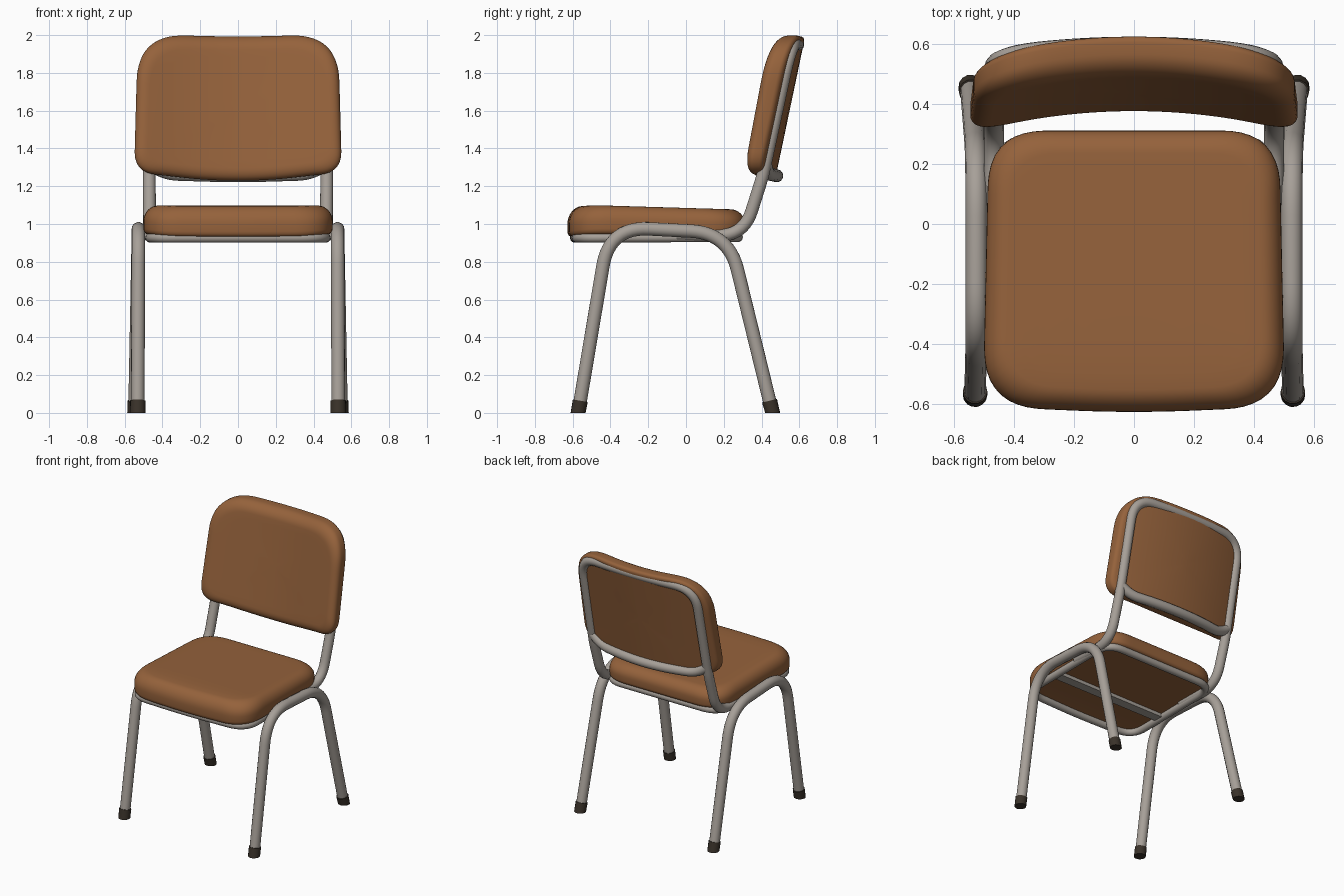
import bpy, bmesh, math
from mathutils import Vector

if "Cube" in bpy.data.objects:
    bpy.data.objects.remove(bpy.data.objects["Cube"])


def material(name, rgb):
    m = bpy.data.materials.new(name)
    m.diffuse_color = (*rgb, 1)
    m.use_nodes = True
    m.node_tree.nodes["Principled BSDF"].inputs["Base Color"].default_value = m.diffuse_color
    return m


BROWN = material("brown upholstery", (0.30, 0.122, 0.044))
STEEL = material("warm grey steel", (0.385, 0.35, 0.315))
RUBBER = material("dark rubber", (0.042, 0.032, 0.023))


def finish(obj, mat, angle=40):
    obj.data.materials.clear()
    obj.data.materials.append(mat)
    bpy.ops.object.select_all(action='DESELECT')
    obj.select_set(True)
    bpy.context.view_layer.objects.active = obj
    bpy.ops.object.shade_smooth_by_angle(angle=math.radians(angle))
    return obj


def rounded(corners, closed=False, n=None):
    """Path through (x, y, z, bend) corners with softened bends, optionally resampled."""
    pts, k = [], len(corners)
    for i, c in enumerate(corners):
        p, d = Vector(c[:3]), c[3]
        if d == 0:
            pts.append(p)
            continue
        a, b = Vector(corners[i - 1][:3]), Vector(corners[(i + 1) % k][:3])
        a, b = p + (a - p).normalized() * d, p + (b - p).normalized() * d
        for j in range(13):
            t = j / 12
            pts.append(a * (1 - t) ** 2 + p * 2 * t * (1 - t) + b * t * t)
    if not n:
        return pts
    if closed:
        pts.append(pts[0].copy())
    lens = [0]
    for a, b in zip(pts, pts[1:]):
        lens.append(lens[-1] + (b - a).length)
    out, seg = [], 0
    for i in range(n):
        s = lens[-1] * i / (n if closed else n - 1)
        while seg < len(pts) - 2 and lens[seg + 1] < s:
            seg += 1
        f = (s - lens[seg]) / max(lens[seg + 1] - lens[seg], 1e-9)
        out.append(pts[seg].lerp(pts[seg + 1], f))
    return out


def tube(name, pts, r, mat=STEEL, closed=False):
    cu = bpy.data.curves.new(name, 'CURVE')
    cu.dimensions = '3D'
    cu.bevel_depth, cu.bevel_resolution, cu.use_fill_caps = r, 5, True
    sp = cu.splines.new('POLY')
    sp.points.add(len(pts) - 1)
    for q, p in zip(sp.points, pts):
        q.co = (*p, 1)
    sp.use_cyclic_u = closed
    obj = bpy.data.objects.new(name, cu)
    bpy.context.collection.objects.link(obj)
    bpy.ops.object.select_all(action='DESELECT')
    obj.select_set(True)
    bpy.context.view_layer.objects.active = obj
    bpy.ops.object.convert(target='MESH')
    return finish(bpy.context.view_layer.objects.active, mat)


def pad(name, outline, centre, half, layers, place):
    """Cushion from concentric copies of an outline; layers are (scale, inset, depth)."""
    bm = bmesh.new()
    rings = []
    for s, inset, t in layers:
        ring = []
        for p in outline:
            u = centre[0] + (p.x - centre[0]) * s * (1 - inset / half[0])
            v = centre[1] + (p.y - centre[1]) * s * (1 - inset / half[1])
            ring.append(bm.verts.new(place(u, v, t)))
        rings.append(ring)
    n = len(outline)
    for a, b in zip(rings, rings[1:]):
        for i in range(n):
            bm.faces.new((a[i], a[(i + 1) % n], b[(i + 1) % n], b[i]))
    for ring, t in ((rings[0], layers[0][2]), (rings[-1], layers[-1][2])):
        c = bm.verts.new(place(*centre, t))
        for i in range(n):
            bm.faces.new((ring[i], ring[(i + 1) % n], c))
    bmesh.ops.recalc_face_normals(bm, faces=bm.faces)
    me = bpy.data.meshes.new(name)
    bm.to_mesh(me)
    bm.free()
    obj = bpy.data.objects.new(name, me)
    bpy.context.collection.objects.link(obj)
    return finish(obj, BROWN, 60)


def cushion_layers(soft, hard, t_soft, t_hard):
    """Softly rounded face at depth 0, tighter edge at depth 1."""
    inner = (0.1, 0.3, 0.5, 0.7, 0.87)
    lay = [(s, soft, 0) for s in inner]
    for i in range(9):
        a = math.pi / 2 * i / 8
        lay.append((1, soft * (1 - math.sin(a)), t_soft * (1 - math.cos(a))))
    for i in range(5):
        a = math.pi / 2 * i / 4
        lay.append((1, hard * (1 - math.cos(a)), 1 - t_hard * (1 - math.sin(a))))
    return lay + [(s, hard, 1) for s in reversed(inner)]


# Seat cushion: front edge bowed, top falling slightly to the back
def seat_place(x, y, t):
    droop = max(0, (-0.42 - y) / 0.2) ** 2
    top = 1.1 - 0.03 * max(0, y + 0.5) - 0.012 * droop
    bottom = 0.945 - 0.015 * droop
    return (x, y, top + (bottom - top) * t)


seat_outline = rounded([(0, -0.632, 0, 0.2), (0.505, -0.61, 0, 0.2), (0.485, 0.312, 0, 0.19),
                        (-0.485, 0.312, 0, 0.19), (-0.505, -0.61, 0, 0.2)], True, 112)
pad("seat_cushion", seat_outline, (0, -0.16), (0.5, 0.47),
    cushion_layers(0.075, 0.025, 0.55, 0.2), seat_place)


# Backrest cushion: leaning and curved round the sitter
def back_place(x, z, t):
    front, back = 0.30 + 0.18 * (z - 1.25), 0.405 + 0.21 * (z - 1.25)
    return (x, front + (back - front) * t + 0.07 * (1 - (x / 0.5) ** 2), z)


back_outline = rounded([(0, 1.212, 0, 0.3), (0.55, 1.275, 0, 0.11), (0.53, 2.005, 0, 0.25),
                        (0, 1.99, 0, 0.2), (-0.53, 2.005, 0, 0.25), (-0.55, 1.275, 0, 0.11)],
                       True, 128)
pad("backrest_cushion", back_outline, (0, 1.61), (0.54, 0.39),
    cushion_layers(0.07, 0.025, 0.5, 0.2), back_place)


# Back frame: one bent tube from the seat rails up and over, plus a lower bar
def frame_curve(p):
    h = p.z - 1.25
    if h > 0:
        p.y = 0.405 + 0.215 * h + (0.075 - 0.055 * h) * max(0, 1 - (p.x / 0.47) ** 2)
    return p


half_frame = [(0.465, -0.05, 0.945, 0), (0.468, 0.305, 0.935, 0.14), (0.47, 0.405, 1.25, 0.05),
              (0.465, 0.555, 1.95, 0.16)]
full_frame = half_frame + [(-x, y, z, d) for x, y, z, d in reversed(half_frame)]
tube("back_frame", [frame_curve(p) for p in rounded(full_frame, n=140)], 0.034)
lower_bar = rounded([(-0.465, 0.4, 1.32, 0), (-0.40, 0.4, 1.265, 0.08), (0, 0.4, 1.252, 0.2),
                     (0.40, 0.4, 1.265, 0.08), (0.465, 0.4, 1.32, 0)], n=48)
tube("back_lower_bar", [frame_curve(p) for p in lower_bar], 0.034)

# Seat frame loop and flat cross bar under the cushion
loop = rounded([(0, -0.592, 0.927, 0.2), (0.465, -0.575, 0.927, 0.13), (0.462, 0.275, 0.93, 0.13),
                (-0.462, 0.275, 0.93, 0.13), (-0.465, -0.575, 0.927, 0.13)], True, 112)
tube("seat_frame", loop, 0.026, closed=True)
bpy.ops.mesh.primitive_cube_add(size=1, location=(0, -0.27, 0.928))
bar = bpy.context.object
bar.name = "seat_cross_bar"
bar.scale = (0.92, 0.07, 0.025)
finish(bar, STEEL)

# Bent leg tubes with rubber feet on each side
for side, s in (("right", 1), ("left", -1)):
    leg = [(s * 0.531, -0.567, 0.02, 0), (s * 0.527, -0.405, 0.985, 0.21),
           (s * 0.527, 0.225, 0.952, 0.2), (s * 0.545, 0.453, 0.02, 0)]
    tube(side + "_legs", rounded(leg), 0.036)
    for end, a, b in (("front", leg[0], leg[1]), ("back", leg[3], leg[2])):
        a, b = Vector(a[:3]), Vector(b[:3])
        d = (b - a).normalized()
        foot = tube(f"{side}_{end}_foot", [a - d * 0.025, a + d * 0.045], 0.041, RUBBER)
        for v in foot.data.vertices:
            if v.co.z < 0.02:
                v.co.z = 0
